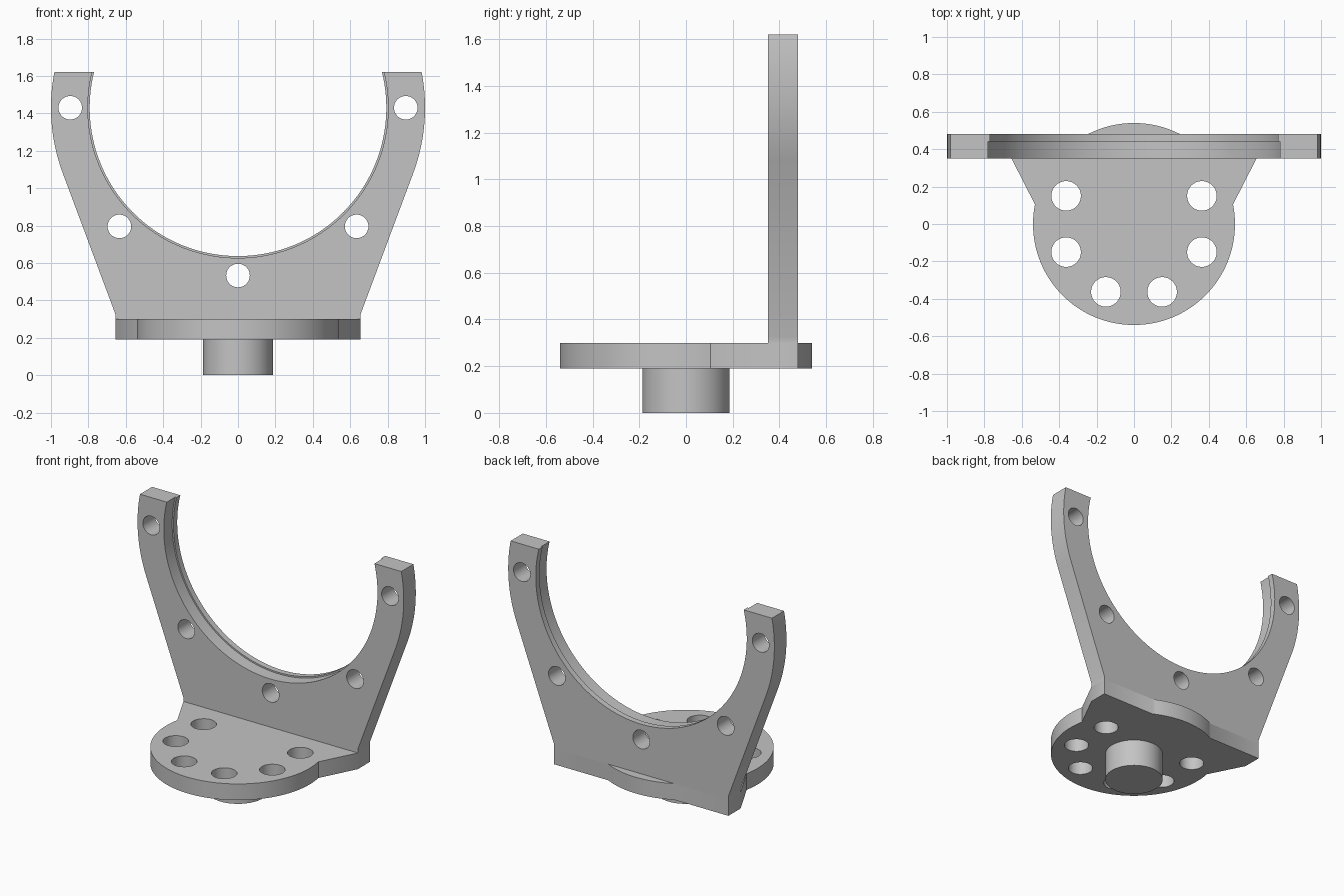
import bpy, bmesh
from math import sin, cos, asin, acos, atan2, hypot, radians, sqrt, pi

cube = bpy.data.objects.get("Cube")
if cube:
    bpy.data.objects.remove(cube, do_unlink=True)

grey = bpy.data.materials.new("plain grey")
grey.use_nodes = True
grey.diffuse_color = (0.55, 0.55, 0.55, 1)
for node in grey.node_tree.nodes:
    if node.type == 'BSDF_PRINCIPLED':
        node.inputs["Base Color"].default_value = grey.diffuse_color


def arc(cx, cy, r, start, end, steps):
    return [(cx + r * cos(start + (end - start) * i / steps),
             cy + r * sin(start + (end - start) * i / steps)) for i in range(steps + 1)]


def circle(cx, cy, r, steps=48):
    return arc(cx, cy, r, 0, 2 * pi, steps)[:-1]


def select(obj):
    bpy.ops.object.select_all(action='DESELECT')
    obj.select_set(True)
    bpy.context.view_layer.objects.active = obj


def prism(name, loops, low, high, upright=False):
    """Extrude an outline with holes along z, or along y when upright."""
    curve = bpy.data.curves.new(name, 'CURVE')
    curve.dimensions = '2D'
    curve.fill_mode = 'BOTH'
    curve.extrude = (high - low) / 2
    for loop in loops:
        spline = curve.splines.new('POLY')
        spline.points.add(len(loop) - 1)
        for point, (x, y) in zip(spline.points, loop):
            point.co = (x, y, 0, 1)
        spline.use_cyclic_u = True
    obj = bpy.data.objects.new(name, curve)
    bpy.context.collection.objects.link(obj)
    middle = (low + high) / 2
    obj.location = (0, middle, 0) if upright else (0, 0, middle)
    if upright:
        obj.rotation_euler.x = pi / 2
    select(obj)
    bpy.ops.object.convert(target='MESH')
    obj = bpy.context.object
    bm = bmesh.new()
    bm.from_mesh(obj.data)
    bmesh.ops.remove_doubles(bm, verts=bm.verts, dist=0.0001)
    bmesh.ops.recalc_face_normals(bm, faces=bm.faces)
    bm.to_mesh(obj.data)
    bm.free()
    obj.data.materials.clear()
    obj.data.materials.append(grey)
    return obj


def smooth(obj):
    select(obj)
    bpy.ops.object.shade_smooth_by_angle(angle=radians(30))


HALF, FRONT, BACK = 0.655, 0.35, 0.48       # width and depth of the upright plate
FLOOR, DECK, TOP = 0.19, 0.30, 1.62         # heights of the base and the arm ends
DISC = 0.54

# Round boss under the base
boss = prism("mounting_boss", [circle(0, 0, 0.187, 64)], 0, FLOOR)

# Base: disc with flared wings, a rear lip and six holes
wing = asin(0.105 / DISC)
rear = asin(BACK / DISC)
outline = arc(0, 0, DISC, pi - wing, 2 * pi + wing, 72)
outline += [(HALF, FRONT), (HALF, BACK)]
outline += arc(0, 0, DISC, rear, pi - rear, 20)
outline += [(-HALF, BACK), (-HALF, FRONT)]
base_holes = [circle(0.393 * cos(radians(a)), 0.393 * sin(radians(a)), 0.079)
              for a in (22.5, 157.5, 202.5, 247.5, 292.5, 337.5)]
base = prism("base_plate", [outline] + base_holes, FLOOR, DECK)

# Upright cradle: arms run tangent from the base into the outer circle
CZ, OUTER, INNER, RECESS = 1.43, 1.0, 0.793, 0.803
shoulder = 0.325
tangent = atan2(shoulder - CZ, HALF) + acos(OUTER / hypot(HALF, shoulder - CZ))
tip_out = asin((TOP - CZ) / OUTER)
tip_in = asin((TOP - CZ) / INNER)
outline = [(HALF, DECK), (HALF, shoulder)]
outline += arc(0, CZ, OUTER, tangent, tip_out, 16)
outline += arc(0, CZ, INNER, tip_in, -pi - tip_in, 96)
outline += arc(0, CZ, OUTER, pi - tip_out, pi - tangent, 16)
outline += [(-HALF, shoulder), (-HALF, DECK)]
cradle_holes = [circle(0.897 * cos(radians(a)), CZ + 0.897 * sin(radians(a)), 0.063)
                for a in range(180, 361, 45)]
cradle = prism("cradle_plate", [outline] + cradle_holes, FRONT, BACK, upright=True)

# Shallow recess around the front of the cradle opening
cutter = prism("recess_cutter", [circle(0, CZ, RECESS, 192)], 0.2, 0.44, upright=True)
cutter.hide_render = True
cut = cradle.modifiers.new("recess", 'BOOLEAN')
cut.operation = 'DIFFERENCE'
cut.solver = 'EXACT'
cut.object = cutter
select(cradle)
bpy.ops.object.modifier_apply(modifier=cut.name)
bpy.data.objects.remove(cutter, do_unlink=True)

for part in (boss, base, cradle):
    smooth(part)
